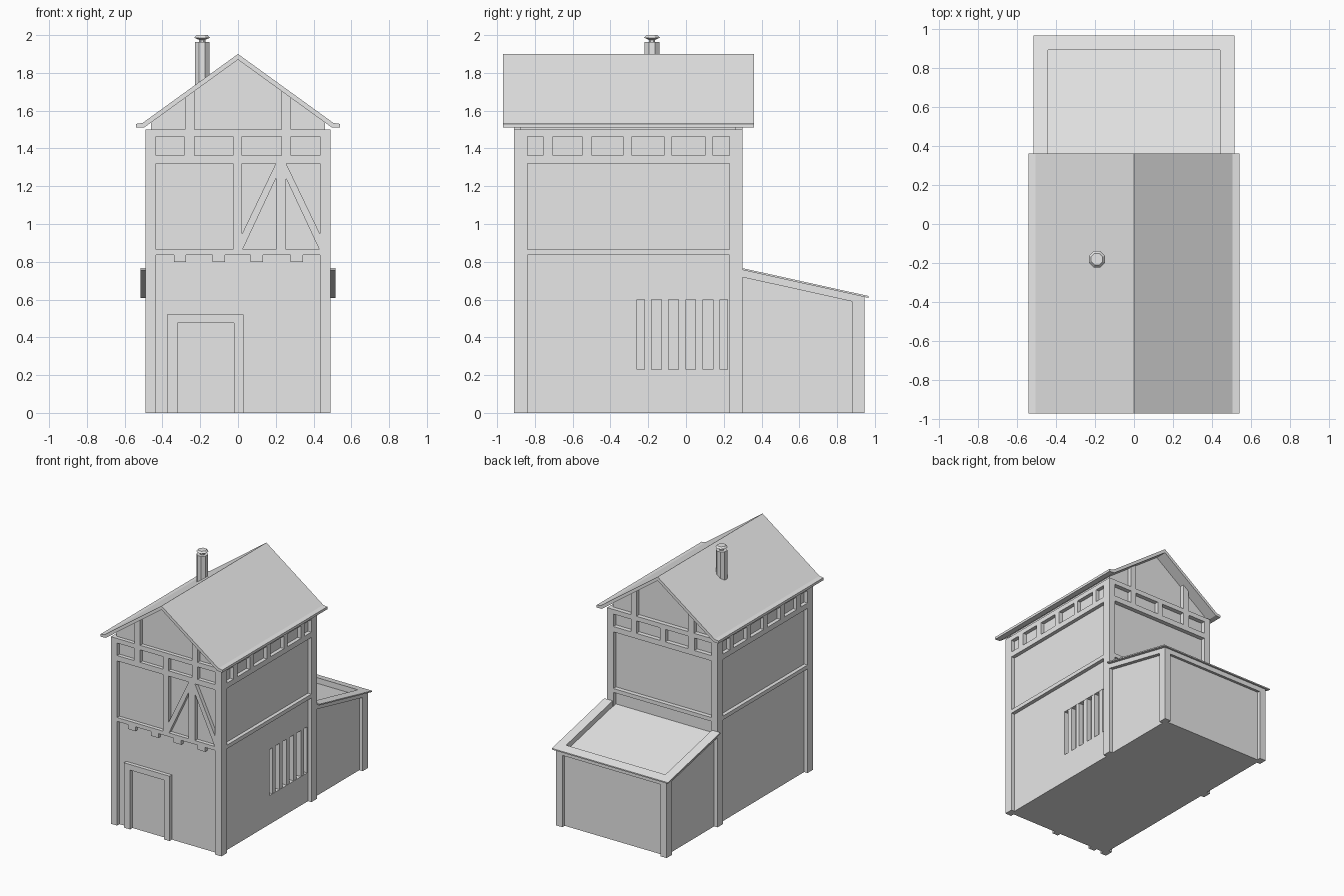
import bpy, bmesh, math

cube = bpy.data.objects.get("Cube")
if cube:
    bpy.data.objects.remove(cube, do_unlink=True)

GREY = (0.8, 0.8, 0.8, 1.0)
mat = bpy.data.materials.new("plain grey")
mat.use_nodes = True
mat.diffuse_color = GREY
mat.node_tree.nodes["Principled BSDF"].inputs["Base Color"].default_value = GREY


def finish(name, bm):
    bmesh.ops.recalc_face_normals(bm, faces=bm.faces)
    mesh = bpy.data.meshes.new(name)
    bm.to_mesh(mesh)
    bm.free()
    mesh.materials.append(mat)
    ob = bpy.data.objects.new(name, mesh)
    bpy.context.scene.collection.objects.link(ob)
    return ob


def prism(name, axis, pts, a, b):
    """Extrude a 2D outline along x (points are y, z) or y (points are x, z)."""
    bm = bmesh.new()
    at = (lambda p, t: (t, p[0], p[1])) if axis == "x" else (lambda p, t: (p[0], t, p[1]))
    lo = [bm.verts.new(at(p, a)) for p in pts]
    hi = [bm.verts.new(at(p, b)) for p in pts]
    bm.faces.new(lo)
    bm.faces.new(hi)
    n = len(pts)
    for i in range(n):
        j = (i + 1) % n
        bm.faces.new((lo[i], lo[j], hi[j], hi[i]))
    return finish(name, bm)


def box(name, x, y, z):
    return prism(name, "y", [(x[0], z[0]), (x[1], z[0]), (x[1], z[1]), (x[0], z[1])], *y)


def mirror_x(x, s):
    return (x[0], x[1]) if s > 0 else (-x[1], -x[0])


# Recessed tower walls with a window opening on the left side
FRONT, BACK = (-0.91, -0.87), (0.255, 0.30)
SIDE = (0.45, 0.49)
tower = box("tower_walls", (-0.46, 0.46), (-0.88, 0.265), (0, 1.49))
cutter = box("window_cutter", (0.42, 0.6), (-0.26, 0.22), (0.23, 0.60))
cutter.hide_render = True
cut = tower.modifiers.new("window", "BOOLEAN")
cut.operation, cut.object, cut.solver = "DIFFERENCE", cutter, "EXACT"
bpy.context.view_layer.objects.active = tower
bpy.ops.object.modifier_apply(modifier=cut.name)
bpy.data.objects.remove(cutter, do_unlink=True)
for i in range(5):
    y = -0.02 + (i - 2) * 0.0905
    box("window_bar", (0.41, 0.458), (y - 0.019, y + 0.019), (0.23, 0.60))

# Corner posts
for s in (1, -1):
    for y in ((-0.91, -0.84), (0.23, 0.30)):
        box("corner_post", mirror_x((0.435, 0.49), s), y, (0, 1.5))

# Horizontal belts on all four sides
for z in ((0.835, 0.866), (1.32, 1.363), (1.463, 1.5)):
    for y in (FRONT, BACK):
        box("belt_beam", (-0.435, 0.435), y, z)
    for s in (1, -1):
        box("side_belt_beam", mirror_x(SIDE, s), (-0.84, 0.23), z)
box("attic_floor", (-0.455, 0.455), (-0.875, 0.26), (1.48, 1.5))

# Short studs in the upper row
for x in ((-0.285, -0.23), (-0.026, 0.02), (0.23, 0.28)):
    for y in (FRONT, BACK):
        box("short_stud", x, y, (1.363, 1.463))
for y in ((-0.757, -0.703), (-0.55, -0.497), (-0.333, -0.285), (-0.116, -0.074), (0.10, 0.143)):
    for s in (1, -1):
        box("side_short_stud", mirror_x(SIDE, s), y, (1.363, 1.463))

# Front framing with diagonal braces
box("front_middle_post", (-0.026, 0.02), FRONT, (0.866, 1.32))
box("brace_post", (0.20, 0.255), FRONT, (0.866, 1.32))
brace = [(0.02, 0.866), (0.025, 0.866), (0.20, 1.24), (0.20, 1.32), (0.02, 0.945)]
prism("left_brace", "y", brace, *FRONT)
prism("right_brace", "y", [(0.455 - x, z) for x, z in brace], *FRONT)
for x in (-0.307, -0.103, 0.10, 0.312):
    box("beam_end", (x - 0.033, x + 0.033), FRONT, (0.80, 0.835))

# Door surround
prism("door_frame", "y", [(-0.375, 0), (-0.375, 0.52), (0.03, 0.52), (0.03, 0),
                          (-0.02, 0), (-0.02, 0.475), (-0.32, 0.475), (-0.32, 0)], *FRONT)

# Gable walls, gable posts and main roof
def under(x):
    return 1.87 - 0.72 * abs(x)


prism("gable_walls", "y", [(-0.46, 1.49), (0.46, 1.49), (0.46, under(0.46) + 0.01),
                           (0, 1.88), (-0.46, under(0.46) + 0.01)], -0.88, 0.265)
for a, b in ((0.23, 0.28), (-0.28, -0.23)):
    for y in (FRONT, BACK):
        prism("gable_post", "y", [(a, 1.495), (b, 1.495), (b, under(b) + 0.01),
                                  (a, under(a) + 0.01)], *y)
half = [(0.505, 1.535), (0.54, 1.53), (0.54, 1.51), (0.495, 1.512)]
prism("main_roof", "y", [(0, 1.90)] + half + [(0, 1.87)] + [(-x, z) for x, z in half[::-1]],
      -0.97, 0.36)

# Chimney pipe with a cap, turned from a profile
def lathe(name, profile, sides, cx, cy):
    bm = bmesh.new()
    rings = []
    for r, z in profile:
        rings.append([bm.verts.new((cx + r * math.cos(math.tau * (k + 0.5) / sides),
                                    cy + r * math.sin(math.tau * (k + 0.5) / sides), z))
                      for k in range(sides)])
    for lo, hi in zip(rings, rings[1:]):
        for k in range(sides):
            j = (k + 1) % sides
            bm.faces.new((lo[k], lo[j], hi[j], hi[k]))
    bm.faces.new(rings[0])
    bm.faces.new(rings[-1])
    return finish(name, bm)


lathe("chimney", [(0.042, 1.70), (0.042, 1.963), (0.018, 1.963), (0.018, 1.975),
                  (0.045, 1.986), (0.032, 2.0)], 8, -0.19, -0.18)


# Lean-to with a sloping, sunken roof
def top(y):
    return 0.766 - 0.221 * (y - 0.30)


def slope(name, x, y, low, high):
    prism(name, "x", [(y[0], top(y[0]) + low), (y[1], top(y[1]) + low),
                      (y[1], top(y[1]) + high), (y[0], top(y[0]) + high)], *x)


prism("lean_to_walls", "x", [(0.26, 0), (0.915, 0), (0.915, top(0.915) - 0.045),
                             (0.26, top(0.26) - 0.045)], -0.46, 0.46)
for s in (1, -1):
    y = (0.88, 0.945)
    prism("lean_to_post", "x", [(y[0], 0), (y[1], 0), (y[1], top(y[1]) - 0.048),
                                (y[0], top(y[0]) - 0.048)], *mirror_x((0.435, 0.49), s))
    slope("lean_to_side_beam", mirror_x((0.44, 0.49), s), (0.295, 0.945), -0.048, -0.01)
    slope("lean_to_roof_side", mirror_x((0.44, 0.515), s), (0.30, 0.965), -0.01, 0)
slope("lean_to_back_beam", (-0.44, 0.44), (0.89, 0.945), -0.048, -0.01)
slope("lean_to_roof_back", (-0.44, 0.44), (0.89, 0.965), -0.01, 0)
